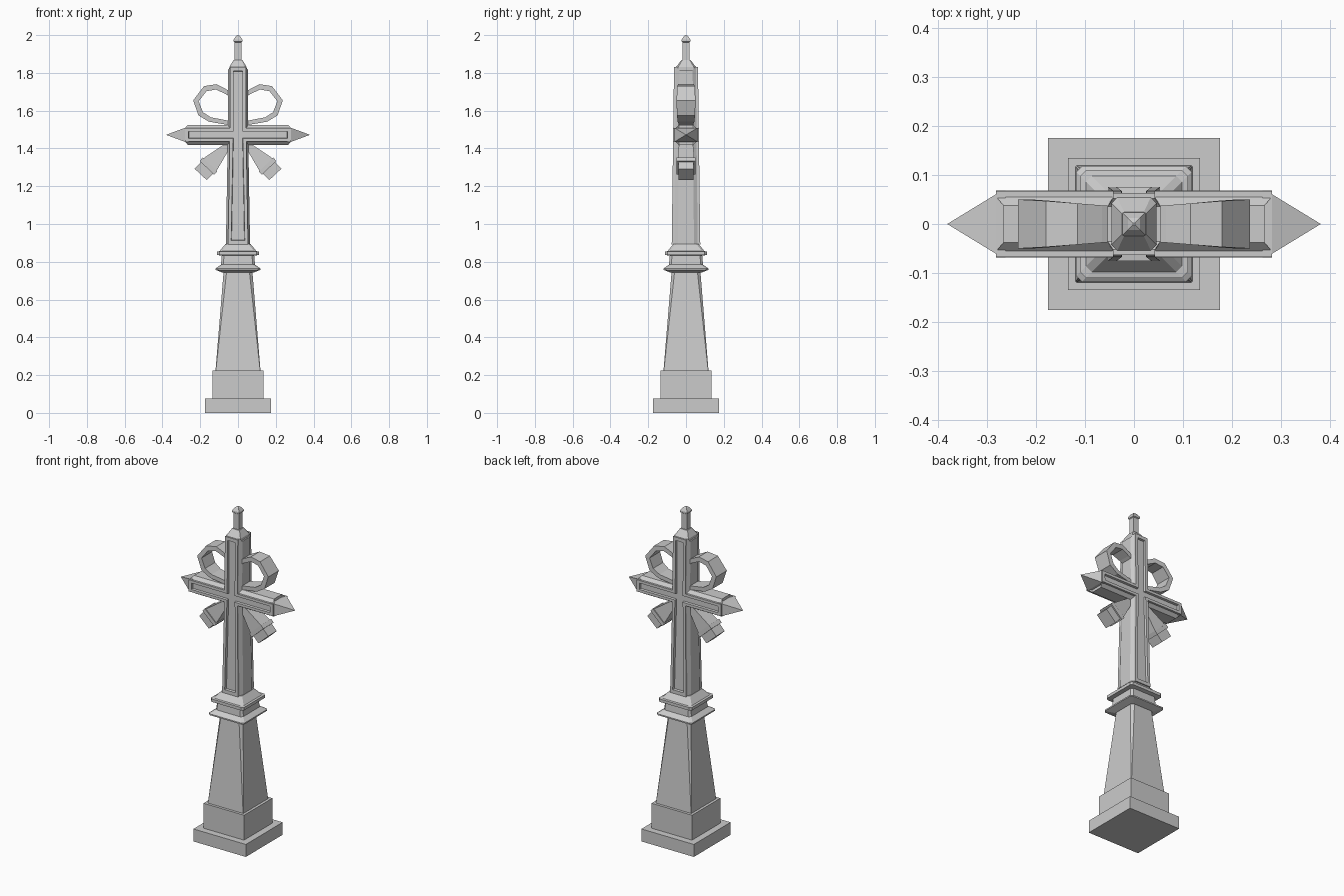
import bpy, bmesh
from mathutils import Vector

if "Cube" in bpy.data.objects:
    bpy.data.objects.remove(bpy.data.objects["Cube"])


def loft(name, rings):
    """Closed solid skinned through rings that have equal point counts."""
    bm = bmesh.new()
    vs = [[bm.verts.new(p) for p in r] for r in rings]
    n = len(rings[0])
    for a, b in zip(vs, vs[1:]):
        for i in range(n):
            j = (i + 1) % n
            bm.faces.new((a[i], a[j], b[j], b[i]))
    bm.faces.new(vs[0][::-1])
    bm.faces.new(vs[-1])
    bmesh.ops.recalc_face_normals(bm, faces=bm.faces)
    me = bpy.data.meshes.new(name)
    bm.to_mesh(me)
    bm.free()
    ob = bpy.data.objects.new(name, me)
    bpy.context.collection.objects.link(ob)
    return ob


def rect(hx, hy, z):
    return [(-hx, -hy, z), (hx, -hy, z), (hx, hy, z), (-hx, hy, z)]


def octo(hx, hy, c, z):
    """Rectangle with cut corners."""
    return [(-hx + c, -hy, z), (hx - c, -hy, z), (hx, -hy + c, z), (hx, hy - c, z),
            (hx - c, hy, z), (-hx + c, hy, z), (-hx, hy - c, z), (-hx, -hy + c, z)]


MID = 1.472  # height of the cross arms


def cross(y, wb, wt, arm, h, bottom, top):
    """Cross outline; wb/wt are half widths at the foot and head."""
    wm = wt + (wb - wt) * 0.08
    pts = [(-wb, bottom), (wb, bottom), (wm, MID - h), (arm, MID - h), (arm, MID + h),
           (wt, MID + h), (wt, top), (-wt, top), (-wt, MID + h), (-arm, MID + h),
           (-arm, MID - h), (-wm, MID - h)]
    # depth shrinks slightly towards the head
    return [(x, y * (1.05 - 0.17 * (z - 0.89) / 0.94), z) for x, z in pts]


# stepped base
loft("plinth", [rect(.175, .175, 0), rect(.175, .175, .075)])
loft("base_block", [rect(.135, .135, .075), rect(.135, .135, .225)])

# tapered pedestal, square at the foot, cut corners at the head
loft("pedestal", [octo(.119, .119, .002, .225), octo(.076, .076, .016, .75)])

# moulded collar
loft("collar", [octo(hw, hw, .012, z) for hw, z in (
    (.080, .742), (.118, .757), (.118, .765), (.090, .785), (.086, .832),
    (.110, .836), (.110, .854), (.098, .856), (.066, .895))])

# cross with raised borders and sunken panels front and back
half = [(.058, .034, .023, .26, .017, .915, 1.808),
        (.072, .036, .025, .262, .019, .913, 1.81),
        (.072, .053, .043, .281, .035, .892, 1.83),
        (.059, .053, .043, .281, .035, .892, 1.83),
        (.040, .064, .054, .266, .053, .892, 1.815)]
loft("cross", [cross(-r[0], *r[1:]) for r in half] + [cross(*r) for r in half[::-1]])

# head cap and finial
loft("cap", [octo(.046, .054, .012, 1.81), octo(.046, .054, .012, 1.83),
             octo(.024, .024, .004, 1.868)])
loft("finial", [rect(w, w, z) for w, z in (
    (.018, 1.86), (.018, 1.962), (.023, 1.966), (.023, 1.976), (.012, 1.993), (.002, 2.0))])

outer = [(.04, 1.70), (.065, 1.715), (.115, 1.74), (.18, 1.73), (.237, 1.655),
         (.21, 1.575), (.155, 1.542), (.04, 1.522)]
inner = [(.04, 1.672), (.07, 1.69), (.117, 1.712), (.167, 1.703), (.208, 1.65),
         (.186, 1.592), (.145, 1.565), (.04, 1.545)]
depth = [.036, .038, .042, .047, .05, .048, .044, .036]

for s, side in ((-1, "left"), (1, "right")):
    # pointed arm end
    loft("arm_tip_" + side, [
        [(s * x, y * k, MID + z * k) for y, z in ((-.061, -.037), (.061, -.037), (.061, .037), (-.061, .037))]
        for x, k in ((.262, 1), (.281, 1), (.38, .01))])

    # ribbon loop
    loft("ribbon_loop_" + side, [
        [(s * o[0], -d, o[1]), (s * o[0], d, o[1]), (s * i[0], d, i[1]), (s * i[0], -d, i[1])]
        for o, i, d in zip(outer, inner, depth)])

    # flared ribbon tail with a band and an end block
    axis = Vector((s * .155, 0, -.165)).normalized()
    perp = Vector((axis.z, 0, -axis.x))
    start = Vector((s * .04, 0, 1.43))
    loft("ribbon_tail_" + side, [
        [start + axis * t + perp * (a * w) + Vector((0, b * d, 0))
         for a, b in ((-1, -1), (1, -1), (1, 1), (-1, 1))]
        for t, w, d in ((0, .012, .036), (.158, .048, .044), (.158, .053, .049),
                        (.182, .053, .049), (.182, .044, .041), (.23, .044, .041))])
